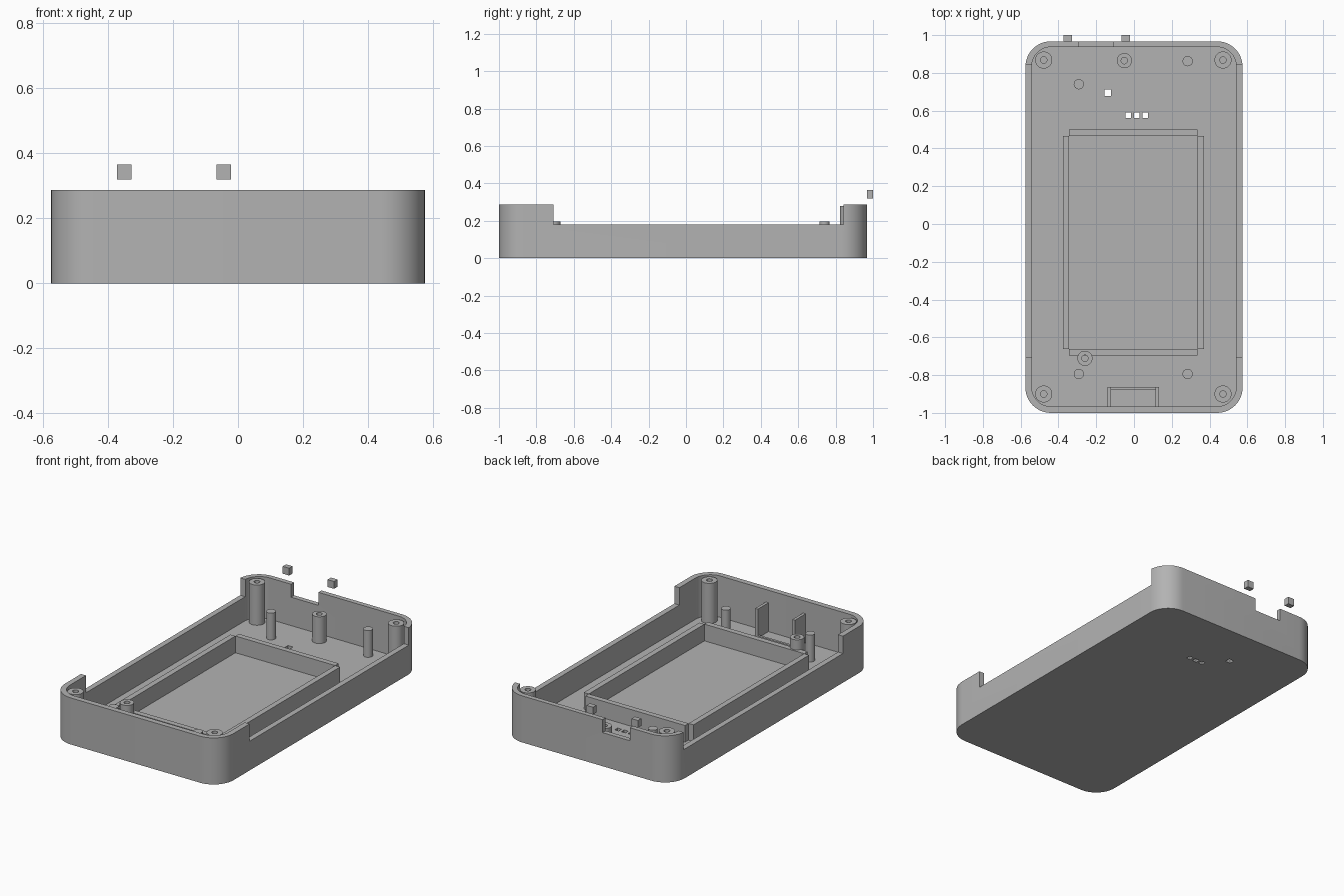
import bpy, bmesh, math

cube = bpy.data.objects.get("Cube")
if cube:
    bpy.data.objects.remove(cube, do_unlink=True)

grey = bpy.data.materials.new("plain grey")
grey.use_nodes = True
colour = (0.45, 0.45, 0.45, 1)
grey.diffuse_color = colour
grey.node_tree.nodes["Principled BSDF"].inputs["Base Color"].default_value = colour

FLOOR = 0.032   # top of the floor
RIM = 0.287     # top of the end walls
LOW = 0.18      # top of the lowered side walls
PIN = 0.197     # top of the pins and short posts


def finish(name, bm):
    bmesh.ops.recalc_face_normals(bm, faces=bm.faces)
    mesh = bpy.data.meshes.new(name)
    bm.to_mesh(mesh)
    bm.free()
    mesh.materials.append(grey)
    obj = bpy.data.objects.new(name, mesh)
    bpy.context.collection.objects.link(obj)
    return obj


def box(name, x, y, z):
    bm = bmesh.new()
    bmesh.ops.create_cube(bm, size=1)
    for v in bm.verts:
        v.co = [lo + (hi - lo) * (c + 0.5) for c, (lo, hi) in zip(v.co, (x, y, z))]
    return finish(name, bm)


def rounded_box(name, half_x, y, z, r, steps=12):
    bm = bmesh.new()
    corners = [(half_x - r, y[1] - r), (r - half_x, y[1] - r),
               (r - half_x, y[0] + r), (half_x - r, y[0] + r)]
    ring = []
    for i, (cx, cy) in enumerate(corners):
        for s in range(steps + 1):
            a = math.pi / 2 * (i + s / steps)
            ring.append(bm.verts.new((cx + r * math.cos(a), cy + r * math.sin(a), z[0])))
    face = bm.faces.new(ring)
    up = bmesh.ops.extrude_face_region(bm, geom=[face])["geom"]
    for v in up:
        if isinstance(v, bmesh.types.BMVert):
            v.co.z = z[1]
    return finish(name, bm)


def post(name, x, y, r, top, hole=0.0, sides=32):
    # Lathe the wall section; hollow posts keep an open bore down to the floor
    bm = bmesh.new()
    base = FLOOR - 0.01
    if hole:
        section = [(r, base), (r, top), (hole, top), (hole, base)]
    else:
        section = [(r, base), (r, top)]
    rings = [[bm.verts.new((x + q * math.cos(2 * math.pi * i / sides),
                            y + q * math.sin(2 * math.pi * i / sides), z))
              for i in range(sides)] for q, z in section]
    if hole:
        rings.append(rings[0])
    else:
        for ring in rings:
            bm.faces.new(ring)
    for a, b in zip(rings, rings[1:]):
        for i in range(sides):
            j = (i + 1) % sides
            bm.faces.new((a[i], a[j], b[j], b[i]))
    return finish(name, bm)


def smooth(obj):
    bpy.ops.object.select_all(action='DESELECT')
    obj.select_set(True)
    bpy.context.view_layer.objects.active = obj
    bpy.ops.object.shade_smooth_by_angle(angle=math.radians(30))


# Tray: rounded block, hollowed, with lowered sides, a rear notch and floor holes
tray = rounded_box("tray", 0.575, (-1, 0.967), (0, RIM), 0.135)
cutters = [
    rounded_box("cavity_cutter", 0.541, (-0.966, 0.937), (FLOOR, 0.5), 0.101),
    box("side_cutter", (-1, 1), (-0.708, 0.843), (LOW, 0.5)),
    box("notch_cutter", (-0.294, -0.108), (0.9, 1.1), (0.207, 0.5)),
]
for x, y, h in [(-0.14, 0.695, 0.017), (-0.03, 0.575, 0.014),
                (0.015, 0.575, 0.014), (0.06, 0.575, 0.014)]:
    cutters.append(box("floor_hole_cutter", (x - h, x + h), (y - h, y + h), (-0.1, 0.1)))
bpy.context.view_layer.objects.active = tray
for c in cutters:
    m = tray.modifiers.new(c.name, 'BOOLEAN')
    m.operation, m.solver, m.object = 'DIFFERENCE', 'EXACT', c
    bpy.ops.object.modifier_apply(modifier=m.name)
    bpy.data.objects.remove(c, do_unlink=True)
smooth(tray)

# Hollow screw posts and solid locating pins
for x in (-0.478, 0.471):
    for y in (0.868, -0.9):
        smooth(post("corner_post", x, y, 0.045, 0.28, 0.017))
for x, y in [(-0.051, 0.865), (-0.26, -0.711)]:
    smooth(post("short_post", x, y, 0.04, PIN, 0.017))
for x, y in [(0.284, 0.862), (-0.292, 0.74), (-0.292, -0.794), (0.284, -0.794)]:
    smooth(post("locating_pin", x, y, 0.027, PIN))

# Compartment frame on the floor, walls meeting only at their corners
base = FLOOR - 0.01
wall_z = (base, 0.135)
for x in [(-0.377, -0.343), (0.337, 0.371)]:
    box("frame_side", x, (-0.661, 0.465), wall_z)
for y in [(0.465, 0.499), (-0.695, -0.661)]:
    box("frame_end", (-0.343, 0.337), y, wall_z)

# Front bracket: two upright plates joined by a low strip
for x in [(-0.14, -0.122), (0.114, 0.132)]:
    box("bracket_plate", x, (-0.97, -0.862), (base, 0.21))
box("bracket_strip", (-0.122, 0.114), (-0.877, -0.862), (base, 0.045))

# Small loose blocks above the rear wall
for x in (-0.35, -0.044):
    box("rear_block", (x - 0.022, x + 0.022), (0.967, 1), (0.32, 0.365))
